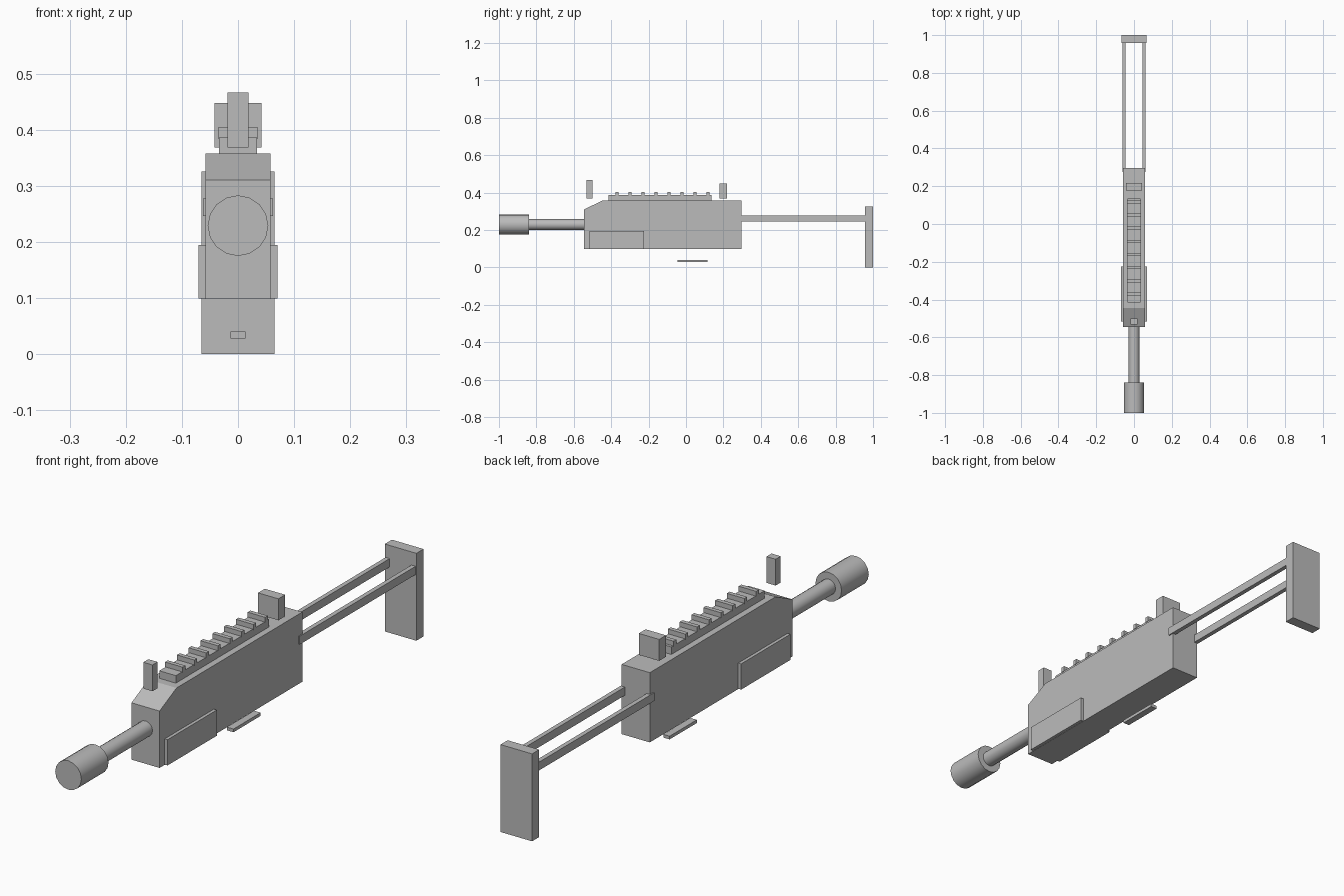
import bpy, bmesh
from math import radians

if "Cube" in bpy.data.objects:
    bpy.data.objects.remove(bpy.data.objects["Cube"], do_unlink=True)

GREY = (0.5, 0.5, 0.5, 1)
grey = bpy.data.materials.new("plain_grey")
grey.use_nodes = True
grey.diffuse_color = GREY
grey.node_tree.nodes["Principled BSDF"].inputs["Base Color"].default_value = GREY


def box(name, x, y, z):
    """Box between the (low, high) limits on each axis."""
    bpy.ops.mesh.primitive_cube_add(size=1, location=[sum(r) / 2 for r in (x, y, z)])
    ob = bpy.context.object
    ob.name = name
    ob.scale = [r[1] - r[0] for r in (x, y, z)]
    bpy.ops.object.transform_apply(location=False, rotation=False, scale=True)
    ob.data.materials.append(grey)
    return ob


def tube(name, radius, y, z):
    """Round bar along y."""
    bpy.ops.mesh.primitive_cylinder_add(
        vertices=16, radius=radius, depth=y[1] - y[0],
        location=(0, sum(y) / 2, z), rotation=(radians(90), 0, 0))
    ob = bpy.context.object
    ob.name = name
    ob.data.materials.append(grey)
    bpy.ops.object.shade_smooth_by_angle(angle=radians(30))


def prism(name, profile, half_width):
    """Side profile of (y, z) points extruded across x."""
    bm = bmesh.new()
    face = bm.faces.new([bm.verts.new((-half_width, y, z)) for y, z in profile])
    side = bmesh.ops.extrude_face_region(bm, geom=[face])["geom"]
    verts = [v for v in side if isinstance(v, bmesh.types.BMVert)]
    bmesh.ops.translate(bm, verts=verts, vec=(2 * half_width, 0, 0))
    bmesh.ops.recalc_face_normals(bm, faces=bm.faces)
    mesh = bpy.data.meshes.new(name)
    bm.to_mesh(mesh)
    bm.free()
    mesh.materials.append(grey)
    bpy.context.collection.objects.link(bpy.data.objects.new(name, mesh))


# Main housing with sloped front edge
prism("body", [(-0.545, 0.098), (0.296, 0.098), (0.296, 0.358),
               (-0.445, 0.358), (-0.545, 0.31)], 0.058)
box("fore_grip", (-0.07, 0.07), (-0.515, -0.225), (0.099, 0.195))

# Barrel and muzzle
tube("barrel", 0.029, (-0.85, -0.53), 0.229)
tube("muzzle", 0.054, (-1, -0.84), 0.229)

# Top rail with evenly spaced ridges
box("top_rail", (-0.034, 0.034), (-0.415, 0.135), (0.35, 0.386))
for i in range(8):
    y = -0.37 + i * 0.0695
    box(f"rail_ridge_{i + 1}", (-0.036, 0.036), (y - 0.008, y + 0.008), (0.384, 0.404))

# Sights
box("front_sight", (-0.019, 0.019), (-0.531, -0.501), (0.368, 0.466))
box("rear_sight", (-0.042, 0.042), (0.178, 0.218), (0.368, 0.448))

# Lower guard strip
box("guard_strip", (-0.013, 0.013), (-0.045, 0.115), (0.028, 0.04))

# Stock: two rods and an end plate
for name, s in (("left", 1), ("right", -1)):
    box(f"{name}_stock_rod", sorted((s * 0.045, s * 0.062)), (0.275, 0.965), (0.246, 0.277))
box("stock_plate", (-0.065, 0.065), (0.958, 1), (0, 0.326))
